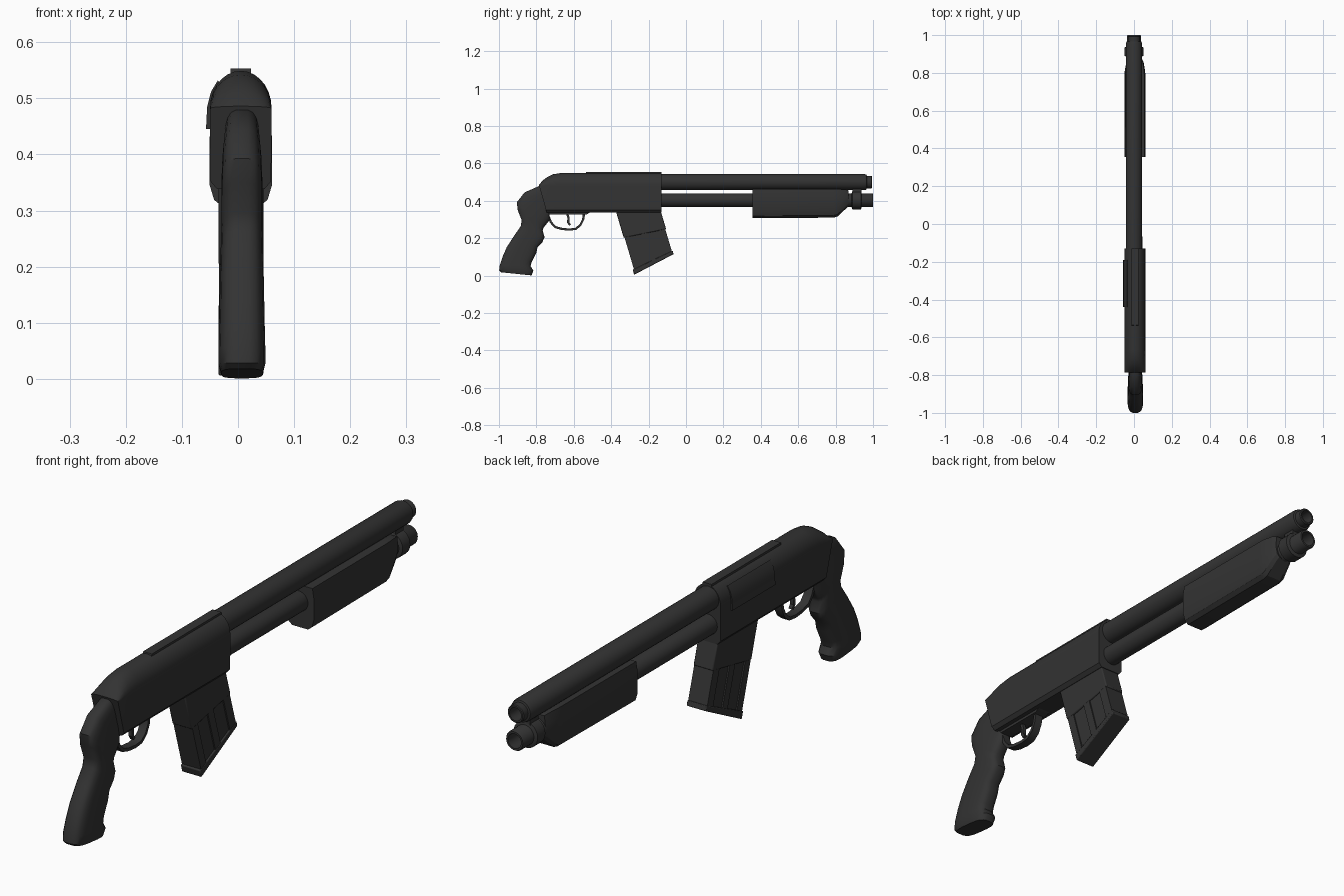
import bpy, bmesh, math
from mathutils import Vector

if "Cube" in bpy.data.objects:
    bpy.data.objects.remove(bpy.data.objects["Cube"])

CX = 0.005  # slight sideways offset of the body parts

gunmetal = bpy.data.materials.new("dark_gunmetal")
gunmetal.diffuse_color = (0.033, 0.033, 0.033, 1)
gunmetal.use_nodes = True
gunmetal.node_tree.nodes["Principled BSDF"].inputs["Base Color"].default_value = gunmetal.diffuse_color


def finish(name, bm, angle=35, bevel=0):
    bmesh.ops.recalc_face_normals(bm, faces=bm.faces)
    me = bpy.data.meshes.new(name)
    bm.to_mesh(me)
    bm.free()
    me.materials.append(gunmetal)
    ob = bpy.data.objects.new(name, me)
    bpy.context.collection.objects.link(ob)
    if bevel:
        m = ob.modifiers.new("bevel", 'BEVEL')
        m.width, m.segments, m.limit_method = bevel, 2, 'ANGLE'
    bpy.ops.object.select_all(action='DESELECT')
    ob.select_set(True)
    bpy.context.view_layer.objects.active = ob
    bpy.ops.object.shade_smooth_by_angle(angle=math.radians(angle))
    return ob


def loft(name, rings, caps=True, **kw):
    """Skin a list of equal-length closed rings."""
    bm = bmesh.new()
    vs = [[bm.verts.new(p) for p in r] for r in rings]
    n = len(rings[0])
    for a, b in zip(vs, vs[1:]):
        for i in range(n):
            j = (i + 1) % n
            bm.faces.new((a[i], a[j], b[j], b[i]))
    if caps:
        bm.faces.new(vs[0])
        bm.faces.new(vs[-1])
    return finish(name, bm, **kw)


def lathe(name, z, profile, x=0.0, n=28):
    """Turn a (y, radius) profile around an axis running along y."""
    ring = lambda y, r: [(x + r * math.cos(2 * math.pi * i / n), y,
                          z + r * math.sin(2 * math.pi * i / n)) for i in range(n)]
    return loft(name, [ring(y, r) for y, r in profile])


def slab(name, outline, hw, x=CX, bevel=0.0):
    """Extrude a (y, z) side outline to half-width hw."""
    return loft(name, [[(x + s * hw, y, z) for y, z in outline] for s in (-1, 1)], bevel=bevel)


def sweep(name, path, w, t, x=CX):
    """Flat strip of half-width w and half-thickness t along a (y, z) path."""
    rings = []
    for i, p in enumerate(path):
        d = Vector(path[min(i + 1, len(path) - 1)]) - Vector(path[max(i - 1, 0)])
        d.normalize()
        ny, nz = -d.y * t, d.x * t
        rings.append([(x + sx * w, p[0] + s * ny, p[1] + s * nz)
                      for sx, s in ((-1, -1), (1, -1), (1, 1), (-1, 1))])
    return loft(name, rings)


# Barrel and magazine tube, both hollow at the muzzle
lathe("barrel", 0.50, [(-0.16, 0.043), (0.955, 0.043), (0.965, 0.040), (0.967, 0.033),
                       (0.992, 0.033), (0.995, 0.030), (0.995, 0.024), (0.85, 0.024)])
lathe("magazine_tube", 0.403, [(-0.16, 0.037), (0.995, 0.037), (1.0, 0.034),
                               (1.0, 0.027), (0.92, 0.027)])
lathe("tube_clamp", 0.403, [(0.885, 0.036), (0.89, 0.049), (0.935, 0.049), (0.94, 0.036)])
slab("barrel_lug", [(0.89, 0.43), (0.937, 0.43), (0.937, 0.475), (0.89, 0.475)], 0.02, x=0)


# Receiver: straight sides, arched top, sloping rear
def receiver_ring(y, h):
    pts = [(-0.042, 0.338), (0.042, 0.338), (0.054, 0.352), (0.055, 0.48)]
    for i in range(1, 14):
        a = math.pi * i / 14
        pts.append((0.055 * math.cos(a), 0.48 + h * math.sin(a) + 0.002))
    pts += [(-0.055, 0.48), (-0.054, 0.352)]
    return [(CX + px, -0.13 + (y + 0.13) * (1 - 0.06 * max(0, 0.48 - z) / 0.14), z)
            for px, z in pts]


loft("receiver", [receiver_ring(*s) for s in
                  ((-0.785, 0.004), (-0.765, 0.028), (-0.74, 0.046), (-0.71, 0.060),
                   (-0.665, 0.067), (-0.13, 0.067))])
# Raised rib on top of the receiver
slab("top_rib", [(-0.54, 0.53), (-0.13, 0.53), (-0.13, 0.553), (-0.535, 0.553)], 0.018)

# Ejection cover hugging the left shoulder
shell = [(-0.057, 0.445), (-0.055, 0.485), (-0.048, 0.512), (-0.036, 0.532),
         (-0.030, 0.525), (-0.040, 0.50), (-0.045, 0.445)]
loft("ejection_cover", [[(px, y, z) for px, z in shell] for y in (-0.44, -0.19)])


# Sliding fore-end with chamfered underside and tapered nose
def forend_ring(y, w, bot, top):
    half = [(0.58 * w, bot), (0.85 * w, bot + 0.012), (w, bot + 0.04),
            (w, top - 0.035), (0.9 * w, top)]
    return [(CX + x, y, z) for x, z in half] + [(CX - x, y, z) for x, z in reversed(half)]


loft("fore_end", [forend_ring(*s) for s in
                  ((0.355, 0.056, 0.307, 0.463), (0.79, 0.055, 0.310, 0.463),
                   (0.81, 0.054, 0.316, 0.463), (0.855, 0.046, 0.358, 0.460),
                   (0.87, 0.040, 0.372, 0.455))], angle=25)

# Pistol grip: (back y, back z, front y, front z, half-width)
stations = [(-0.70, 0.47, -0.66, 0.35, 0.030), (-0.777, 0.483, -0.73, 0.334, 0.031),
            (-0.863, 0.446, -0.729, 0.296, 0.035), (-0.905, 0.393, -0.761, 0.256, 0.037),
            (-0.90, 0.35, -0.766, 0.243, 0.037), (-0.879, 0.296, -0.756, 0.205, 0.037),
            (-0.884, 0.264, -0.767, 0.179, 0.038), (-0.921, 0.211, -0.793, 0.152, 0.039),
            (-0.959, 0.152, -0.800, 0.120, 0.040), (-0.98, 0.104, -0.825, 0.072, 0.041),
            (-0.996, 0.056, -0.83, 0.051, 0.042), (-1.0, 0.028, -0.815, 0.026, 0.042),
            (-0.99, 0.018, -0.825, 0.001, 0.037)]


def grip_ring(by, bz, fy, fz, w, n=20):
    ring = []
    for i in range(n):
        a = 2 * math.pi * (i + 0.5) / n
        c, s = math.cos(a), math.sin(a)
        u = 0.5 + 0.5 * math.copysign(abs(c) ** 0.6, c)
        ring.append((CX + 0.002 + w * math.copysign(abs(s) ** 0.6, s),
                     by + (fy - by) * u, bz + (fz - bz) * u))
    return ring


loft("pistol_grip", [grip_ring(*s) for s in stations])

# Trigger guard and trigger
guard = [(-0.738, 0.325), (-0.722, 0.285), (-0.700, 0.260), (-0.665, 0.250), (-0.625, 0.246),
         (-0.590, 0.250), (-0.565, 0.270), (-0.550, 0.300), (-0.543, 0.345)]
sweep("trigger_guard", guard, 0.016, 0.006)
sweep("trigger", [(-0.64, 0.345), (-0.628, 0.31), (-0.63, 0.285), (-0.62, 0.27)], 0.007, 0.006)
slab("trigger_plate", [(-0.74, 0.345), (-0.73, 0.328), (-0.53, 0.328), (-0.50, 0.345)], 0.025)


# Box magazine, slanted forward; u runs back to front, v runs top to bottom
def mag(u, v):
    back = Vector((-0.375, 0.345)).lerp(Vector((-0.275, 0.006)), v)
    front = Vector((-0.135, 0.345)).lerp(Vector((-0.066, 0.115)), v)
    return tuple(back.lerp(front, u))


def mag_part(name, u0, u1, v0, v1, hw, bevel=0.0):
    slab(name, [mag(u0, v0), mag(u1, v0), mag(u1, v1), mag(u0, v1)], hw, bevel=bevel)


mag_part("magazine_body", 0.02, 0.98, -0.1, 0.98, 0.034, 0.004)
mag_part("magazine_collar", 0.0, 1.0, -0.05, 0.42, 0.040, 0.004)
mag_part("magazine_base", -0.01, 1.0, 0.92, 1.0, 0.040, 0.003)
for i, (u0, u1) in enumerate(((0.02, 0.16), (0.42, 0.56), (0.82, 0.98))):
    mag_part("magazine_rib_%d" % (i + 1), u0, u1, 0.38, 0.95, 0.039)
